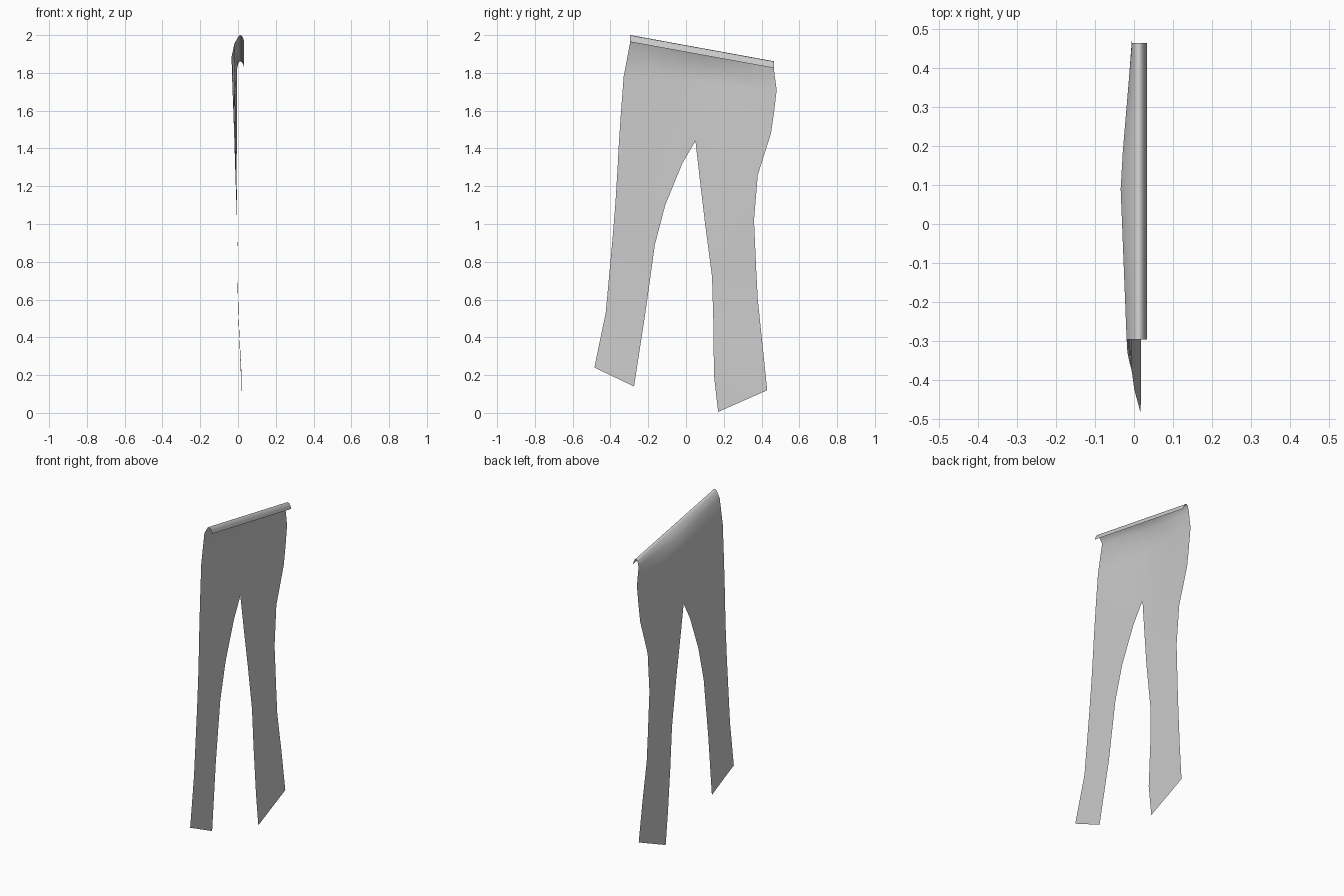
import bpy
import bmesh

old = bpy.data.objects.get("Cube")
if old:
    bpy.data.objects.remove(old, do_unlink=True)

# One plain grey cloth
cloth = bpy.data.materials.new("grey cloth")
cloth.use_nodes = True
grey = (0.6, 0.6, 0.6, 1)
cloth.diffuse_color = grey
cloth.node_tree.nodes["Principled BSDF"].inputs["Base Color"].default_value = grey

# Edge profiles from waist to hem, as (y, z)
seam = [(.09, 1.885), (.08, 1.75), (.06, 1.6), (.05, 1.44)]
front_outer = [(-.297, 1.955), (-.33, 1.78), (-.345, 1.58), (-.357, 1.4), (-.362, 1.3),
               (-.373, 1.12), (-.388, .93), (-.425, .53), (-.485, .24)]
front_inner = seam + [(-.02, 1.32), (-.11, 1.1), (-.165, .89), (-.215, .53), (-.275, .14)]
back_inner = seam + [(.075, 1.22), (.1, 1.01), (.138, .72), (.145, .47), (.148, .2), (.17, .005)]
back_outer = [(.465, 1.82), (.48, 1.71), (.467, 1.6), (.45, 1.48), (.38, 1.26),
              (.36, 1.02), (.372, .75), (.38, .6), (.405, .36), (.43, .12)]

# Folded waistband section, as (x, drop below the ridge)
fold = [(.033, .036), (.028, .018), (.02, .004), (.01, 0), (.002, .008)]
COLUMNS = 4


def clamp(v):
    return max(0.0, min(1.0, v))


def ridge(y):
    return 2.0 - .182 * (y + .295)


def depth(y, z):
    """Sideways bulge at the hip and flare at the hem."""
    if y > .11:
        swell = .03 * clamp((.47 - y) / .36)
    else:
        swell = .013 + .017 * clamp((y + .32) / .43)
    hip = clamp((z - 1.0) / .85)
    hem = clamp((.55 - z) / .33)
    return -.005 * clamp((z - .5) / .5) - swell * hip + .018 * hem


def add_panel(bm, low_edge, high_edge):
    """Sheet between two edges, with the waistband folded over on top."""
    rows = []
    for (y0, z0), (y1, z1) in zip(low_edge, high_edge):
        row = []
        for c in range(COLUMNS + 1):
            t = c / COLUMNS
            y, z = y0 + (y1 - y0) * t, z0 + (z1 - z0) * t
            row.append((depth(y, z), y, z))
        rows.append(row)
    band = [[(x, p[1], ridge(p[1]) - drop) for p in rows[0]] for x, drop in fold]
    grid = [[bm.verts.new(p) for p in row] for row in band + rows]
    for upper, lower in zip(grid, grid[1:]):
        for c in range(COLUMNS):
            bm.faces.new((upper[c], upper[c + 1], lower[c + 1], lower[c]))


# Front and back legs joined along the centre seam
bm = bmesh.new()
add_panel(bm, front_outer, front_inner)
add_panel(bm, back_inner, back_outer)
bmesh.ops.remove_doubles(bm, verts=bm.verts[:], dist=.0005)
mesh = bpy.data.meshes.new("trouser_panel")
bm.to_mesh(mesh)
bm.free()
mesh.materials.append(cloth)
mesh.polygons.foreach_set("use_smooth", [True] * len(mesh.polygons))
panel = bpy.data.objects.new("trouser_panel", mesh)
bpy.context.collection.objects.link(panel)
